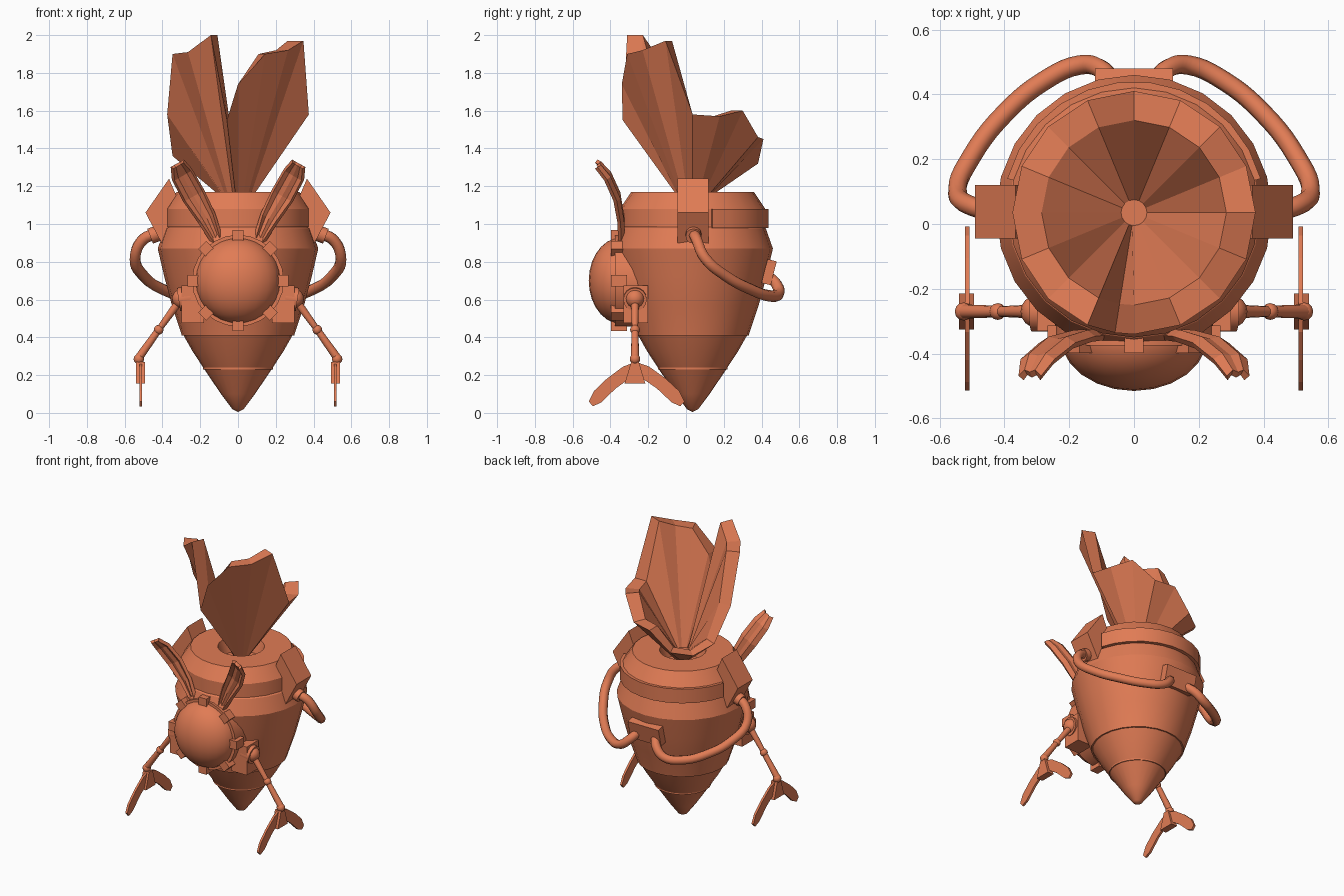
import bpy, bmesh, math
from mathutils import Vector, Matrix

if "Cube" in bpy.data.objects:
    bpy.data.objects.remove(bpy.data.objects["Cube"])

CY = 0.035  # body axis position in y
mat = bpy.data.materials.new("orange")
mat.diffuse_color = (0.75, 0.2, 0.09, 1)
mat.use_nodes = True
mat.node_tree.nodes["Principled BSDF"].inputs["Base Color"].default_value = mat.diffuse_color


def finish(name, bm, smooth=None):
    bmesh.ops.recalc_face_normals(bm, faces=bm.faces)
    me = bpy.data.meshes.new(name)
    bm.to_mesh(me)
    bm.free()
    ob = bpy.data.objects.new(name, me)
    bpy.context.collection.objects.link(ob)
    me.materials.append(mat)
    if smooth:
        bpy.ops.object.select_all(action='DESELECT')
        ob.select_set(True)
        bpy.context.view_layer.objects.active = ob
        bpy.ops.object.shade_smooth_by_angle(angle=math.radians(smooth))
    return ob


def lathe(name, prof, n=24, a0=0, a1=360, smooth=30, closed=False):
    bm = bmesh.new()
    full = a1 - a0 == 360
    cols = []
    for i in range(n if full else n + 1):
        a = math.radians(a0 + (a1 - a0) * i / n)
        cols.append([bm.verts.new((r * math.cos(a), CY + r * math.sin(a), z)) for r, z in prof])
    m = len(prof)
    for i in range(n):
        p, q = cols[i], cols[(i + 1) % len(cols)]
        for j in range(m if closed else m - 1):
            k = (j + 1) % m
            bm.faces.new((p[j], q[j], q[k], p[k]))
    if closed and not full:
        bm.faces.new(cols[0])
        bm.faces.new(cols[-1])
    bmesh.ops.remove_doubles(bm, verts=bm.verts, dist=0.0005)
    return finish(name, bm, smooth)


def prism(name, pts, axis, lo, hi):
    """Extrude a 2D outline along axis: x -> (y, z), y -> (x, z)."""
    put = (lambda p, d: (d, p[0], p[1])) if axis == 'x' else (lambda p, d: (p[0], d, p[1]))
    bm = bmesh.new()
    a = [bm.verts.new(put(p, lo)) for p in pts]
    b = [bm.verts.new(put(p, hi)) for p in pts]
    bm.faces.new(a)
    bm.faces.new(b)
    for i in range(len(pts)):
        j = (i + 1) % len(pts)
        bm.faces.new((a[i], a[j], b[j], b[i]))
    return finish(name, bm)


def box(name, loc, size, rot=Matrix()):
    bm = bmesh.new()
    bmesh.ops.create_cube(bm, size=1, matrix=Matrix.Translation(loc) @ rot @ Matrix.Diagonal((*size, 1)))
    return finish(name, bm)


def ball(name, loc, size, seg=16):
    bm = bmesh.new()
    bmesh.ops.create_uvsphere(bm, u_segments=seg, v_segments=seg // 2, radius=1,
                              matrix=Matrix.Translation(loc) @ Matrix.Diagonal((*size, 1)))
    return finish(name, bm, 50)


def rod(name, a, b, r1, r2=None, seg=12):
    a, b = Vector(a), Vector(b)
    bm = bmesh.new()
    rot = (b - a).to_track_quat('Z', 'Y').to_matrix().to_4x4()
    bmesh.ops.create_cone(bm, cap_ends=True, segments=seg, radius1=r1, radius2=r2 or r1,
                          depth=(b - a).length, matrix=Matrix.Translation((a + b) / 2) @ rot)
    return finish(name, bm, 40)


# Root-shaped body with shallow grooves and a recessed top
lathe("body", [(0, .005), (.03, .02), (.09, .10), (.178, .23), (.184, .23), (.184, .24), (.24, .325),
               (.288, .41), (.298, .41), (.3, .42), (.35, .57), (.39, .72), (.425, .87), (.388, .975),
               (.375, .985), (.385, .985), (.385, 1.08), (.325, 1.17), (.15, 1.17), (.12, 1.08), (0, 1.08)])
lathe("back_band", [(.37, .98), (.405, .98), (.405, 1.08), (.37, 1.08)], 11, 15, 165, closed=True)

# Funnel of leaves with a jagged rim: (angle, rim height)
rim = [(0, 1.58), (22.5, 1.57), (45, 1.6), (67.5, 1.46), (90, 1.45), (112.5, 1.32), (135, 1.3),
       (157.5, 1.36), (180, 1.58), (202.5, 1.9), (225, 1.91), (247.5, 2.0), (261, 1.55),
       (270, 1.74), (292.5, 1.9), (315, 1.92), (337.5, 1.97)]
bm = bmesh.new()
cols = []
for a, z in rim:
    c, s = math.cos(math.radians(a)), math.sin(math.radians(a))
    cols.append([bm.verts.new((r * c, CY + r * s, h)) for r, h in
                 ((.04, 1.17), (.285, z), (.375, z), (.06, 1.12))])
for i in range(len(cols)):
    p, q = cols[i], cols[(i + 1) % len(cols)]
    for j in range(3):
        bm.faces.new((p[j], q[j], q[j + 1], p[j + 1]))
bm.faces.new([c[0] for c in cols])
bm.faces.new([c[3] for c in cols])
finish("leaves", bm)

# Domed head with collar and eight clamp blocks
HZ = .70
bm = bmesh.new()
bmesh.ops.create_uvsphere(bm, u_segments=24, v_segments=14, radius=1,
                          matrix=Matrix.Translation((0, -.345, HZ)) @ Matrix.Diagonal((.228, .17, .228, 1)))
finish("head", bm, 50)
rod("head_collar", (0, -.375, HZ), (0, -.18, HZ), .243, seg=24)
for i in range(8):
    rot = Matrix.Rotation(i * math.pi / 4, 4, 'Y')
    box("head_clamp", rot @ Vector((0, 0, .24)) + Vector((0, -.355, HZ)), (.06, .085, .055), rot)

# Box on the back where the hoses end
box("hose_socket", (0, .44, .745), (.24, .05, .13), Matrix.Rotation(-.25, 4, 'X'))

for s in (-1, 1):
    # Tilted block on the shoulder of the body
    prism("side_block", [(s * x, z) for x, z in ((.365, 1.24), (.49, 1.06), (.40, .89), (.28, 1.04))],
          'y', -.045, .12)

    # Hose running from the block to the back
    cu = bpy.data.curves.new("hose", 'CURVE')
    cu.dimensions = '3D'
    cu.bevel_depth = .03
    cu.bevel_resolution = 2
    cu.resolution_u = 5
    cu.use_fill_caps = True
    path = [(.42, .04, .95), (.50, .055, .92), (.545, .1, .82), (.5, .21, .725), (.40, .34, .655),
            (.28, .44, .62), (.17, .49, .63), (.105, .48, .68), (.07, .44, .72)]
    sp = cu.splines.new('BEZIER')
    sp.bezier_points.add(len(path) - 1)
    for bp, (x, y, z) in zip(sp.bezier_points, path):
        bp.co = (s * x, y, z)
        bp.handle_left_type = bp.handle_right_type = 'AUTO'
    cu.materials.append(mat)
    bpy.context.collection.objects.link(bpy.data.objects.new("hose", cu))
    rod("hose_collar", (s * .40, .04, .96), (s * .465, .04, .935), .042)

    # Dished, forward-curling ear
    bm = bmesh.new()
    rows = []
    for x, y, z, w in ((.105, -.345, .90, .025), (.165, -.35, 1.03, .045), (.235, -.37, 1.15, .058),
                       (.295, -.42, 1.26, .055), (.318, -.47, 1.315, .035)):
        rows.append([bm.verts.new((s * (x + .87 * w * t), y + d, z - .5 * w * t))
                     for t, d in ((-1, -.005), (-.5, .012), (0, .005), (.5, .012), (1, -.005))])
    for p, q in zip(rows, rows[1:]):
        for j in range(4):
            bm.faces.new((p[j], p[j + 1], q[j + 1], q[j]))
    ear = finish("ear", bm)
    mod = ear.modifiers.new("thickness", 'SOLIDIFY')
    mod.thickness = .022
    mod.offset = 0

    # Shoulder mount and jointed arm
    box("shoulder_mount", (s * .24, -.265, .575), (.12, .13, .2))
    rod("shoulder_disc", (s * .25, -.27, .61), (s * .315, -.27, .60), .062, seg=16)
    ball("shoulder_ball", (s * .30, -.27, .605), (.05, .05, .05))
    rod("upper_arm", (s * .30, -.27, .605), (s * .42, -.27, .44), .022, .016)
    ball("elbow", (s * .42, -.27, .44), (.026, .026, .026), 12)
    rod("forearm", (s * .42, -.27, .44), (s * .53, -.27, .285), .018, .022)
    ball("wrist", (s * .525, -.27, .285), (.028, .028, .028), 12)

    # Wedge hand with two curved blade fingers
    prism("palm", [(-.29, .27), (-.25, .27), (-.215, .155), (-.325, .155)], 'x', s * .493, s * .54)
    for d in (-1, 1):
        out = ((.0, .27), (.07, .245), (.16, .18), (.23, .115), (.257, .06), (.235, .035),
               (.19, .055), (.11, .13), (.0, .205))
        prism("finger", [(-.265 + d * (y if d > 0 else y * .97), z) for y, z in out],
              'x', s * .507, s * .522)
